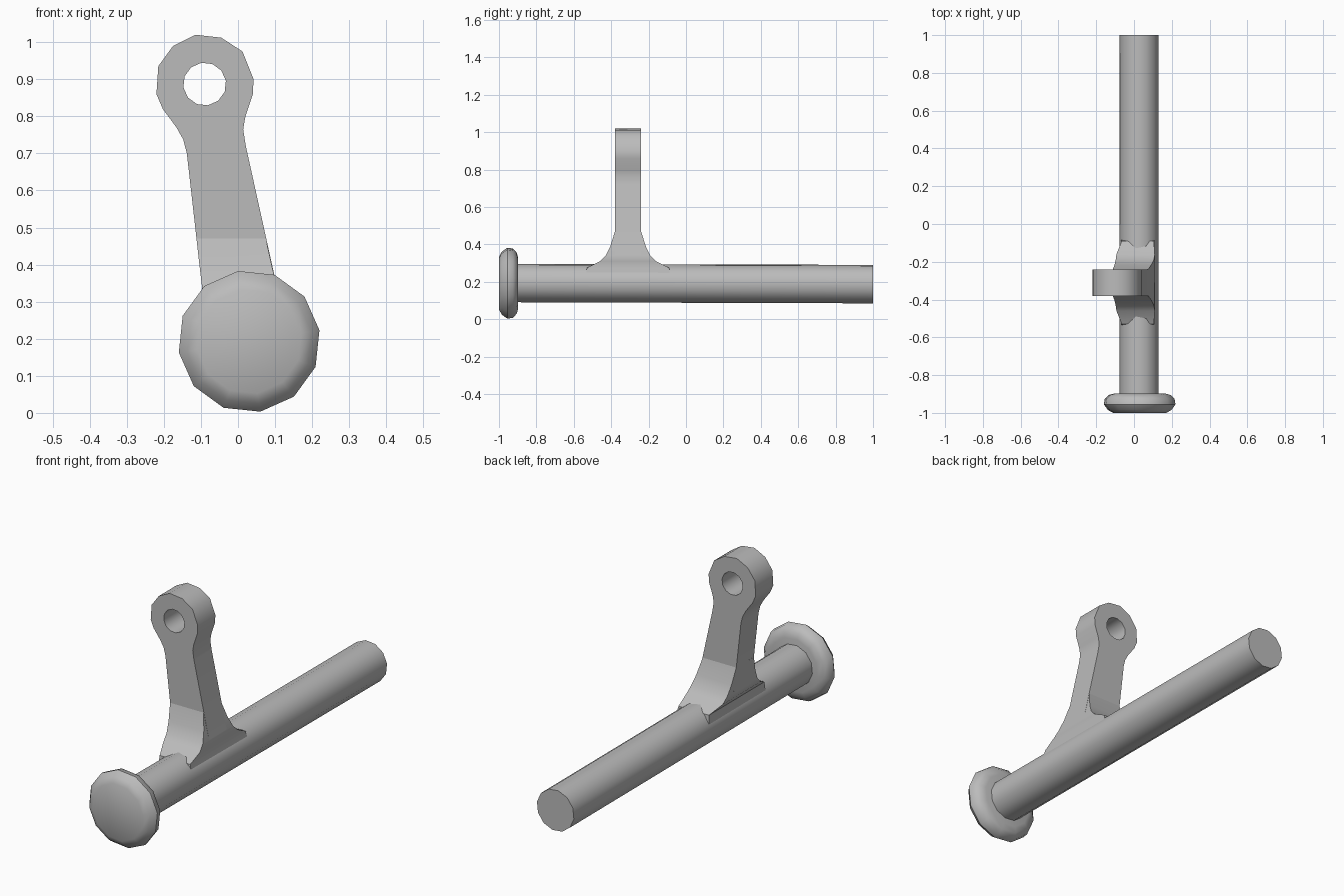
import bpy, bmesh, math
from mathutils import Vector

cube = bpy.data.objects.get("Cube")
if cube:
    bpy.data.objects.remove(cube, do_unlink=True)

GREY = (0.5, 0.5, 0.5, 1.0)
metal = bpy.data.materials.new("plain grey")
metal.use_nodes = True
metal.diffuse_color = GREY
metal.node_tree.nodes["Principled BSDF"].inputs["Base Color"].default_value = GREY

ARM_Y, ARM_HALF = -0.31, 0.07


def finish(obj, angle=40):
    obj.data.materials.clear()
    obj.data.materials.append(metal)
    bpy.ops.object.select_all(action='DESELECT')
    obj.select_set(True)
    bpy.context.view_layer.objects.active = obj
    bpy.ops.object.shade_smooth_by_angle(angle=math.radians(angle))


def loft(name, rings):
    """Bridge equal-length rings of points and cap both ends."""
    bm = bmesh.new()
    loops = [[bm.verts.new(p) for p in ring] for ring in rings]
    for a, b in zip(loops, loops[1:]):
        n = len(a)
        for i in range(n):
            j = (i + 1) % n
            bm.faces.new((a[i], a[j], b[j], b[i]))
    bm.faces.new(loops[0])
    bm.faces.new(loops[-1])
    bmesh.ops.recalc_face_normals(bm, faces=bm.faces[:])
    mesh = bpy.data.meshes.new(name)
    bm.to_mesh(mesh)
    bm.free()
    obj = bpy.data.objects.new(name, mesh)
    bpy.context.collection.objects.link(obj)
    finish(obj)


def circle(cx, cz, r, sides=12, turn=9):
    angles = [math.radians(turn + 360 * i / sides) for i in range(sides)]
    return [(cx + r * math.cos(a), cz + r * math.sin(a)) for a in angles]


def disc(cx, y, cz, r):
    return [Vector((x, y, z)) for x, z in circle(cx, cz, r)]


# Long round shaft, with a very slight slope
loft("shaft", [disc(0.027, -0.93, 0.194, 0.104), disc(0.027, 1.0, 0.188, 0.104)])

# Rounded head on the front end
head_profile = [(-1.0, 0.142), (-0.985, 0.17), (-0.955, 0.192),
                (-0.925, 0.187), (-0.905, 0.165), (-0.897, 0.135)]
loft("head", [disc(0.03, y, 0.193, r) for y, r in head_profile])

# Flared root blending the arm into the shaft: height, left x, right x, half depth
root = [(0.19, -0.072, 0.126, 0.23), (0.275, -0.065, 0.105, 0.22),
        (0.31, -0.093, 0.11, 0.15), (0.34, -0.097, 0.105, 0.12),
        (0.39, -0.103, 0.093, 0.095), (0.47, -0.112, 0.075, ARM_HALF)]
loft("arm_root", [[(xl, ARM_Y - h, z), (xr, ARM_Y - h, z),
                   (xr, ARM_Y + h, z), (xl, ARM_Y + h, z)]
                  for z, xl, xr, h in root])

# Arm plate with a pierced eye at its tip
outline = [(-0.096, 0.33), (-0.138, 0.70), (-0.148, 0.738), (-0.166, 0.77),
           (-0.203, 0.82), (-0.22, 0.86), (-0.215, 0.935), (-0.175, 0.99),
           (-0.115, 1.02), (-0.045, 1.012), (0.012, 0.975), (0.042, 0.9),
           (0.04, 0.86), (0.02, 0.80), (0.014, 0.765), (0.021, 0.72),
           (0.105, 0.34)]
curve = bpy.data.curves.new("arm_outline", 'CURVE')
curve.dimensions = '2D'
curve.fill_mode = 'BOTH'
curve.extrude = ARM_HALF
for points in (outline, circle(-0.09, 0.887, 0.058)):
    spline = curve.splines.new('POLY')
    spline.points.add(len(points) - 1)
    for p, (x, z) in zip(spline.points, points):
        p.co = (x, z, 0, 1)
    spline.use_cyclic_u = True
helper = bpy.data.objects.new("arm_outline", curve)
bpy.context.collection.objects.link(helper)
graph = bpy.context.evaluated_depsgraph_get()
mesh = bpy.data.meshes.new_from_object(helper.evaluated_get(graph))
bpy.data.objects.remove(helper, do_unlink=True)
bm = bmesh.new()
bm.from_mesh(mesh)
bmesh.ops.remove_doubles(bm, verts=bm.verts[:], dist=0.0001)
bmesh.ops.recalc_face_normals(bm, faces=bm.faces[:])
bm.to_mesh(mesh)
bm.free()
arm = bpy.data.objects.new("arm", mesh)
bpy.context.collection.objects.link(arm)
arm.rotation_euler.x = math.pi / 2
arm.location.y = ARM_Y
finish(arm)
